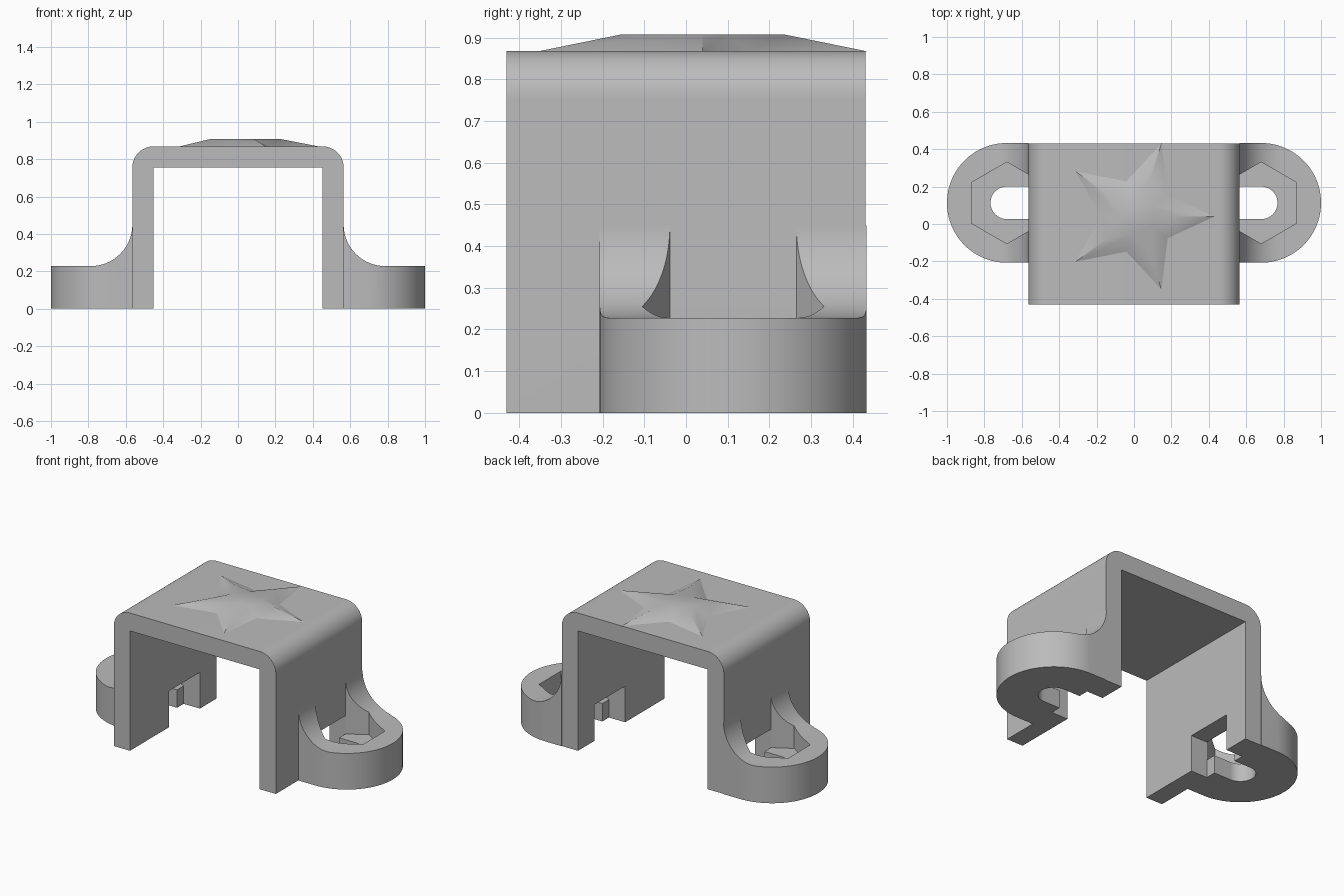
import bpy
import bmesh
from math import sin, cos, pi, radians

cube = bpy.data.objects.get("Cube")
if cube:
    bpy.data.objects.remove(cube, do_unlink=True)

# Overall sizes
HALF_W, WALL, DEPTH, HEIGHT = 0.565, 0.113, 0.43, 0.868
EAR_X, EAR_Y, EAR_R, EAR_H = 0.68, 0.113, 0.32, 0.228
FILLET, FLOOR, HEX_R, SLOT_R = 0.222, 0.113, 0.218, 0.087

grey = bpy.data.materials.new("plain grey")
grey.use_nodes = True
COLOUR = (0.5, 0.5, 0.5, 1)
grey.diffuse_color = COLOUR
grey.node_tree.nodes["Principled BSDF"].inputs["Base Color"].default_value = COLOUR


def arc(cx, cy, r, start, end, steps=24):
    """Points on an arc, angles in degrees."""
    angles = [radians(start + (end - start) * i / steps) for i in range(steps + 1)]
    return [(cx + r * cos(a), cy + r * sin(a)) for a in angles]


def make_object(name, bm):
    bmesh.ops.recalc_face_normals(bm, faces=bm.faces)
    mesh = bpy.data.meshes.new(name)
    bm.to_mesh(mesh)
    bm.free()
    mesh.materials.append(grey)
    obj = bpy.data.objects.new(name, mesh)
    bpy.context.collection.objects.link(obj)
    return obj


def prism(name, outline, low, high, axis="z"):
    """Extrude a 2D outline along z (xy outline) or y (xz outline)."""
    bm = bmesh.new()
    along_z = axis == "z"
    verts = [bm.verts.new((a, b, low) if along_z else (a, low, b)) for a, b in outline]
    face = bm.faces.new(verts)
    top = bmesh.ops.extrude_face_region(bm, geom=[face])["geom"]
    shift = (0, 0, high - low) if along_z else (0, high - low, 0)
    bmesh.ops.translate(bm, vec=shift, verts=[v for v in top if isinstance(v, bmesh.types.BMVert)])
    return make_object(name, bm)


def rectangle(x0, x1, y0, y1):
    return [(x0, y0), (x1, y0), (x1, y1), (x0, y1)]


def combine(obj, cutter, operation="DIFFERENCE"):
    """Apply a boolean and remove the cutter."""
    mod = obj.modifiers.new("cut", "BOOLEAN")
    mod.operation, mod.object, mod.solver = operation, cutter, "EXACT"
    depsgraph = bpy.context.evaluated_depsgraph_get()
    mesh = bpy.data.meshes.new_from_object(obj.evaluated_get(depsgraph))
    obj.modifiers.clear()
    obj.data = mesh
    bpy.data.objects.remove(cutter, do_unlink=True)


def smooth(obj):
    bpy.ops.object.select_all(action="DESELECT")
    obj.select_set(True)
    bpy.context.view_layer.objects.active = obj
    bpy.ops.object.shade_smooth_by_angle(angle=radians(30))


# Bridge: inverted U with rounded outer top edges
inner = HALF_W - WALL
profile = [(HALF_W, 0)]
profile += arc(HALF_W - WALL, HEIGHT - WALL, WALL, 0, 90)
profile += arc(WALL - HALF_W, HEIGHT - WALL, WALL, 90, 180)
profile += [(-HALF_W, 0), (-inner, 0), (-inner, HEIGHT - WALL), (inner, HEIGHT - WALL), (inner, 0)]
bridge = prism("bridge", profile, -DEPTH, DEPTH, "y")

# Openings through both walls behind the nut pockets
half_gap = 0.153
for side in (-1, 1):
    gap = rectangle(side * 0.509 - 0.1, side * 0.509 + 0.1, EAR_Y - half_gap, EAR_Y + half_gap)
    combine(bridge, prism("gap_cutter", gap, -0.1, EAR_H))
smooth(bridge)


def slot_outline(start, r):
    """Straight sides from x = start, ending in a half circle."""
    return [(start, EAR_Y - r)] + arc(EAR_X, EAR_Y, r, -90, 90, 48) + [(start, EAR_Y + r)]


# Mounting ear: filleted block trimmed to a rounded outline
side_profile = [(HALF_W, 0), (1.1, 0), (1.1, EAR_H)]
side_profile += arc(HALF_W + FILLET, EAR_H + FILLET, FILLET, 270, 180)
ear = prism("left_mounting_ear", side_profile, -0.4, 0.7, "y")
combine(ear, prism("outline", slot_outline(0.4, EAR_R), -0.1, 1), "INTERSECT")

# Hexagonal nut pocket and open-ended screw slot
hexagon = arc(EAR_X, EAR_Y, HEX_R, 30, 330, 5)
combine(ear, prism("hex_cutter", hexagon, FLOOR, 1))
combine(ear, prism("slot_cutter", slot_outline(0.4, SLOT_R), -0.1, FLOOR + 0.05))
smooth(ear)

# Mirrored ear
bm = bmesh.new()
bm.from_mesh(ear.data)
for v in bm.verts:
    v.co.x *= -1
bmesh.ops.reverse_faces(bm, faces=bm.faces)
smooth(make_object("right_mounting_ear", bm))

# Low five-pointed star with tapered sides on the roof
bm = bmesh.new()
rings = []
for scale, z in ((1, HEIGHT - 0.001), (0.49, HEIGHT + 0.04)):
    ring = []
    for i in range(10):
        r = scale * (0.2 if i % 2 else 0.415)
        a = i * pi / 5
        ring.append(bm.verts.new((0.02 + r * cos(a), 0.04 + r * sin(a), z)))
    rings.append(ring)
base, top = rings
for i in range(10):
    j = (i + 1) % 10
    bm.faces.new((base[i], base[j], top[j], top[i]))
bm.faces.new(top)
bm.faces.new(base[::-1])
smooth(make_object("roof_star", bm))
